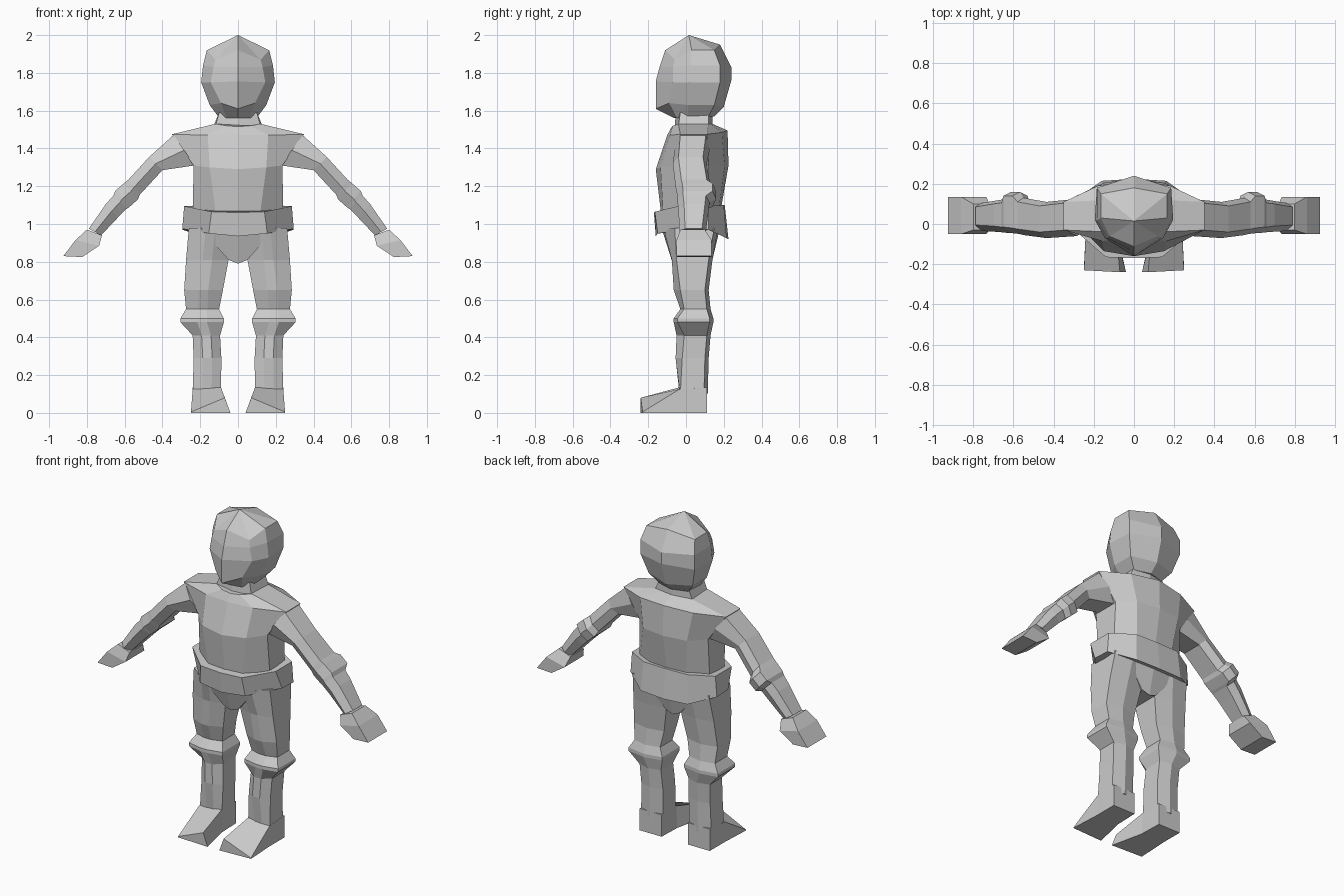
import bpy, bmesh

grey = bpy.data.materials.new("plain grey")
grey.diffuse_color = (0.6, 0.6, 0.6, 1)


def loft(name, rings, mirror=False):
    """Skin a stack of equal rings and cap both ends."""
    bm = bmesh.new()
    vs = [[bm.verts.new(p) for p in r] for r in rings]
    n = len(vs[0])
    for a, b in zip(vs, vs[1:]):
        for i in range(n):
            j = (i + 1) % n
            bm.faces.new((a[i], a[j], b[j], b[i]))
    bm.faces.new(vs[0])
    bm.faces.new(vs[-1])
    bmesh.ops.remove_doubles(bm, verts=bm.verts, dist=0.0005)
    bmesh.ops.recalc_face_normals(bm, faces=bm.faces)
    me = bpy.data.meshes.new(name)
    bm.to_mesh(me)
    bm.free()
    me.materials.append(grey)
    ob = bpy.data.objects.new(name, me)
    bpy.context.collection.objects.link(ob)
    if mirror:
        ob.modifiers.new("mirror", 'MIRROR')
    return ob


def whole(half):
    """Close a half ring (front centre to back centre) across x = 0."""
    return half + [(-x, y, z) for x, y, z in half[-2:0:-1]]


# head: front, cheek, side, back corner, back
loft("head", [whole(r) for r in [
    [(0, -.06, 1.56), (.06, -.05, 1.56), (.105, .01, 1.57), (.10, .12, 1.57), (0, .15, 1.57)],
    [(0, -.16, 1.61), (.09, -.09, 1.64), (.15, .01, 1.63), (.15, .15, 1.63), (0, .20, 1.62)],
    [(0, -.16, 1.755), (.145, -.07, 1.75), (.195, .02, 1.75), (.185, .18, 1.75), (0, .24, 1.76)],
    [(0, -.14, 1.83), (.13, -.07, 1.83), (.185, .02, 1.84), (.185, .18, 1.84), (0, .24, 1.83)],
    [(0, -.11, 1.92), (.12, -.06, 1.87), (.165, .03, 1.92), (.165, .15, 1.92), (0, .18, 1.95)],
    [(0, .015, 2.0)] * 5]])

# neck
loft("neck", [whole(r) for r in [
    [(0, -.06, 1.50), (.12, -.04, 1.52), (.125, .12, 1.53), (0, .14, 1.53)],
    [(0, -.055, 1.58), (.10, -.03, 1.59), (.10, .12, 1.59), (0, .14, 1.59)]]])

# torso with sloping shoulders
loft("torso", [whole(r) for r in [
    [(0, -.13, 1.04), (.115, -.12, 1.04), (.24, -.03, 1.05), (.24, .11, 1.05), (.12, .17, 1.05), (0, .18, 1.05)],
    [(0, -.16, 1.29), (.15, -.135, 1.30), (.235, -.05, 1.31), (.235, .12, 1.31), (.15, .205, 1.31), (0, .225, 1.31)],
    [(0, -.10, 1.47), (.16, -.085, 1.47), (.35, -.03, 1.475), (.35, .11, 1.475), (.18, .19, 1.485), (0, .22, 1.495)],
    [(0, -.075, 1.515), (.06, -.07, 1.52), (.12, -.04, 1.53), (.12, .12, 1.53), (.06, .13, 1.53), (0, .14, 1.53)]]])

# belt, flaring slightly downward
loft("belt", [whole(r) for r in [
    [(0, -.16, .935), (.155, -.15, .95), (.295, .01, .975), (.295, .12, .97), (.16, .215, .925), (0, .225, .92)],
    [(0, -.17, 1.06), (.14, -.165, 1.065), (.285, -.04, 1.095), (.285, .12, 1.095), (.15, .20, 1.10), (0, .205, 1.10)]]])

# pelvis narrowing to the crotch
loft("pelvis", [whole(r) for r in [
    [(0, -.07, .79), (.05, -.07, .81), (.05, .13, .81), (0, .135, .79)],
    [(0, -.13, .98), (.20, -.11, .98), (.20, .16, .98), (0, .18, .98)]]])


# legs: height, inner x, outer x, front ridge y, front corner y, back y
def leg_ring(z, xi, xo, yf, yc, yb):
    m = (xi + xo) / 2
    return [(xi, yc, z), (m - .025, yf, z), (m + .025, yf, z), (xo, yc, z),
            (xo, yb - .02, z), (m, yb, z), (xi, yb - .02, z)]


loft("leg", [leg_ring(*r) for r in [
    (.98, .03, .26, -.12, -.06, .17),
    (.81, .05, .275, -.075, -.05, .14),
    (.65, .08, .285, -.065, -.03, .12),
    (.55, .10, .275, -.03, -.01, .13),
    (.50, .075, .305, -.065, -.045, .145),
    (.48, .075, .305, -.065, -.045, .145),
    (.41, .095, .24, -.05, -.01, .13),
    (.29, .088, .235, -.055, -.02, .12),
    (.10, .09, .24, -.035, -.03, .115)]], True)

# feet: square heel, wedge-shaped toe
loft("foot", [
    [(.09, .11, 0), (.24, .11, 0), (.24, .11, .135), (.09, .11, .135)],
    [(.085, -.035, 0), (.24, -.035, 0), (.24, -.035, .125), (.09, -.035, .135)],
    [(.04, -.24, 0), (.25, -.23, 0), (.249, -.23, .005), (.07, -.24, .08)]], True)


# arms: top x z, bottom x z, front y, back y
def arm_ring(xt, zt, xb, zb, yf, yb):
    xm, zm = (xt + xb) / 2, (zt + zb) / 2
    return [(xt, yf + .03, zt), (xt, yb - .02, zt), (xm, yb, zm),
            (xb, yb - .02, zb), (xb, yf + .03, zb), (xm, yf, zm)]


loft("arm", [arm_ring(*r) for r in [
    (.34, 1.472, .23, 1.31, -.06, .125),
    (.47, 1.355, .40, 1.285, -.07, .11),
    (.58, 1.235, .52, 1.155, -.055, .13),
    (.605, 1.215, .53, 1.13, -.05, .16),
    (.65, 1.175, .575, 1.09, -.045, .16),
    (.66, 1.15, .59, 1.08, -.045, .125),
    (.70, 1.105, .635, 1.035, -.04, .12),
    (.79, .975, .725, .94, -.035, .105)]], True)


# mitten hands, flat underneath
def hand_ring(xt, zt, xb, zb, yf, yb):
    return [(xt, yf, zt), (xt, yb, zt), (xb, yb, zb), (xb, yf, zb)]


loft("hand", [hand_ring(*r) for r in [
    (.80, .97, .72, .94, -.03, .10),
    (.86, .915, .735, .885, -.05, .135),
    (.925, .83, .825, .825, -.05, .135)]], True)
